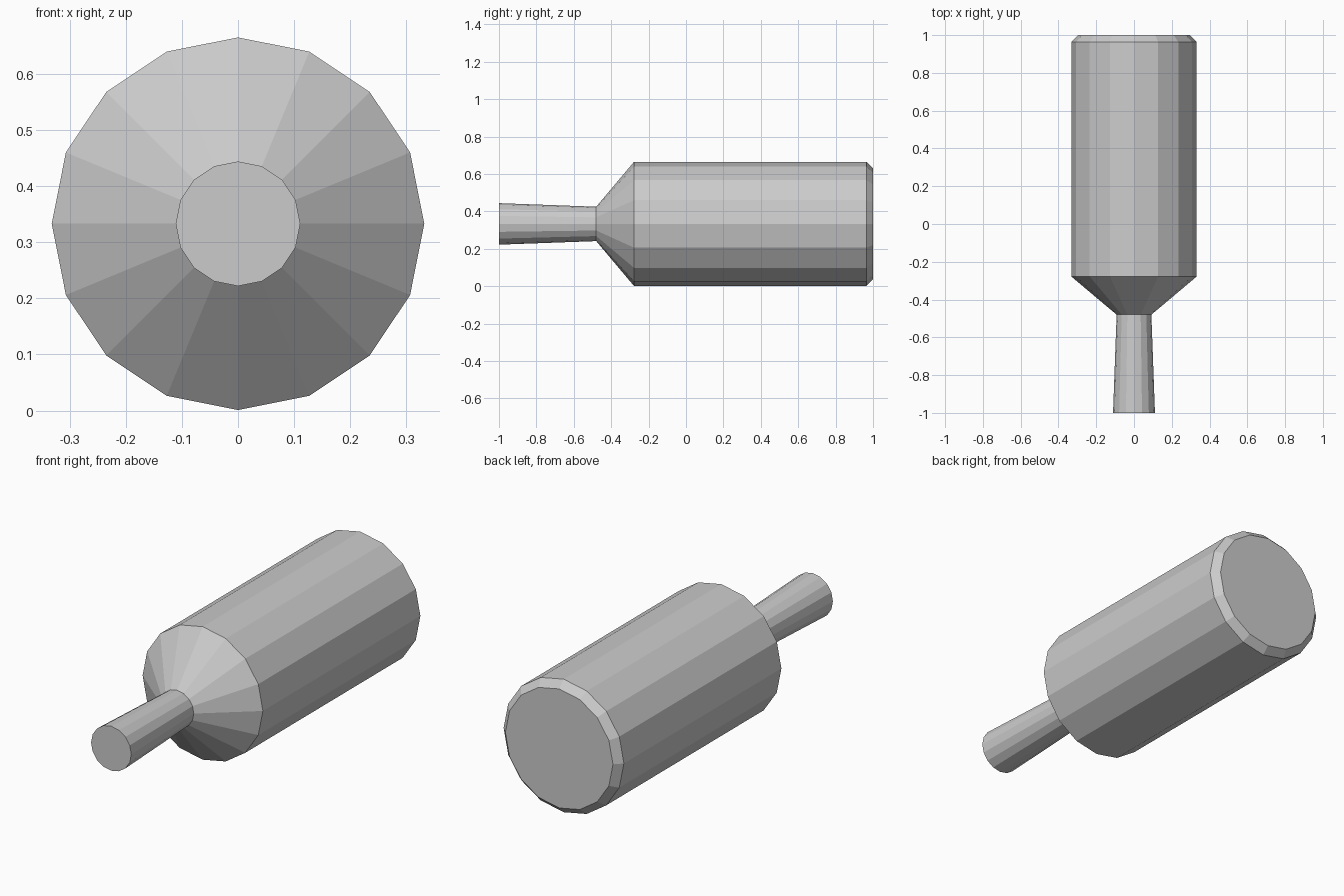
import bpy, bmesh, math

if "Cube" in bpy.data.objects:
    bpy.data.objects.remove(bpy.data.objects["Cube"])

SIDES = 16
AXIS_Z = 0.333

grey = bpy.data.materials.new("light_grey")
grey.diffuse_color = (0.6, 0.6, 0.6, 1)
grey.use_nodes = True
grey.node_tree.nodes["Principled BSDF"].inputs["Base Color"].default_value = grey.diffuse_color


def lathe(name, profile):
    """Closed flat-faced solid turned around the y axis from (y, radius) pairs."""
    bm = bmesh.new()
    rings = []
    for y, r in profile:
        angles = [2 * math.pi * i / SIDES for i in range(SIDES)]
        rings.append([bm.verts.new((r * math.sin(a), y, AXIS_Z + r * math.cos(a)))
                      for a in angles])
    for a, b in zip(rings, rings[1:]):
        for i in range(SIDES):
            j = (i + 1) % SIDES
            bm.faces.new((a[i], a[j], b[j], b[i]))
    bm.faces.new(rings[0])
    bm.faces.new(rings[-1])
    bmesh.ops.recalc_face_normals(bm, faces=bm.faces)
    mesh = bpy.data.meshes.new(name)
    bm.to_mesh(mesh)
    bm.free()
    mesh.materials.append(grey)
    obj = bpy.data.objects.new(name, mesh)
    bpy.context.collection.objects.link(obj)
    return obj


# Flared stem, conical shoulder, cylinder body and bevelled rear rim in one turned solid
lathe("turned_body", [(-1.0, 0.111), (-0.48, 0.092), (-0.278, 0.332),
                      (0.964, 0.332), (1.0, 0.297)])
